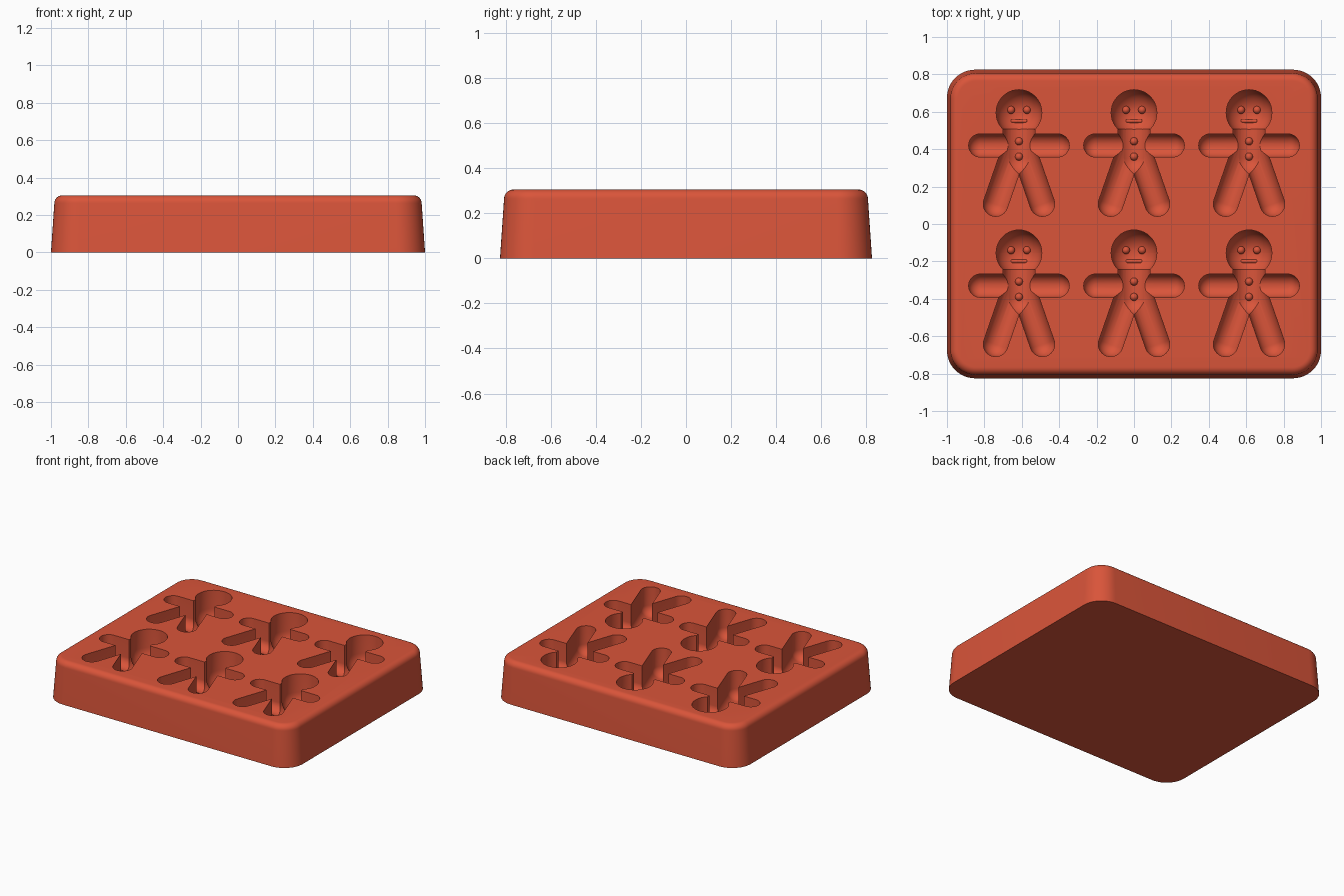
import bpy, bmesh, math
from mathutils import Vector

cube = bpy.data.objects.get("Cube")
if cube:
    bpy.data.objects.remove(cube)

TOP = 0.305        # height of the tray
MID = 0.17         # level where the cavity walls start to curve into the floor

clay = bpy.data.materials.new("terracotta red")
clay.use_nodes = True
clay.diffuse_color = (0.70, 0.09, 0.042, 1)
clay.node_tree.nodes["Principled BSDF"].inputs["Base Color"].default_value = clay.diffuse_color


def loft(bm, rings):
    """Closed skin through equal-length rings, capped at both ends."""
    loops = [[bm.verts.new(p) for p in ring] for ring in rings]
    for a, b in zip(loops, loops[1:]):
        for i in range(len(a)):
            j = (i + 1) % len(a)
            bm.faces.new((a[i], a[j], b[j], b[i]))
    bm.faces.new(loops[0][::-1])
    bm.faces.new(loops[-1])


def make(name, bm):
    bmesh.ops.recalc_face_normals(bm, faces=bm.faces)
    mesh = bpy.data.meshes.new(name)
    bm.to_mesh(mesh)
    bm.free()
    mesh.materials.append(clay)
    obj = bpy.data.objects.new(name, mesh)
    bpy.context.collection.objects.link(obj)
    return obj


def rounded_rect(hx, hy, r, z, steps=12):
    pts = []
    for k, (sx, sy) in enumerate([(1, 1), (-1, 1), (-1, -1), (1, -1)]):
        for s in range(steps + 1):
            a = (k + s / steps) * math.pi / 2
            pts.append((sx * (hx - r) + r * math.cos(a), sy * (hy - r) + r * math.sin(a), z))
    return pts


def stadium(p, q, r, z, steps=20):
    d = q - p
    base = math.atan2(d.y, d.x) - math.pi / 2
    pts = []
    for k, c in enumerate((q, p)):
        for s in range(steps + 1):
            a = base + math.pi * (k + s / steps)
            pts.append((c.x + r * math.cos(a), c.y + r * math.sin(a), z))
    return pts


def trough(bm, p, q, r):
    """Round-bottomed slot from p to q, open at the top."""
    p, q = Vector(p), Vector(q)
    rings = []
    for s in range(1, 13):
        a = s / 12 * math.pi / 2
        rings.append(stadium(p, q, r * math.sin(a), MID - r * math.cos(a)))
    rings.append(stadium(p, q, r, TOP + 0.1))
    loft(bm, rings)


# Tray body: tapered sides with a rounded top rim
rings = [rounded_rect(1.0, 0.825, 0.15, 0)]
for s in range(9):
    a = s / 8 * math.pi / 2
    inset = 0.018 + 0.042 * (1 - math.cos(a))
    rings.append(rounded_rect(1 - inset, 0.825 - inset, 0.155 - inset, TOP - 0.042 * (1 - math.sin(a))))
bm = bmesh.new()
loft(bm, rings)
tray = make("tray", bm)

# Figure-shaped cavities, cut piece by piece
parts = [
    ("head", (0, 0.174), (0, 0.176), 0.122),
    ("torso", (0, -0.07), (0, 0.09), 0.085),
    ("arms", (-0.207, 0), (0.207, 0), 0.062),
    ("left_leg", (0.03, -0.04), (0.125, -0.313), 0.066),
    ("right_leg", (-0.03, -0.04), (-0.125, -0.313), 0.066),
]
centres = [(x, y) for x in (-0.615, 0, 0.615) for y in (0.42, -0.33)]
cutters = []
for name, p, q, r in parts:
    bm = bmesh.new()
    for cx, cy in centres:
        trough(bm, (cx + p[0], cy + p[1]), (cx + q[0], cy + q[1]), r)
    cutter = make(name + "_cutter", bm)
    cutters.append(cutter)
    cut = tray.modifiers.new(name, "BOOLEAN")
    cut.operation = "DIFFERENCE"
    cut.solver = "EXACT"
    cut.object = cutter

# Bake the cuts, then drop the cutters
deps = bpy.context.evaluated_depsgraph_get()
baked = bpy.data.meshes.new_from_object(tray.evaluated_get(deps))
tray.modifiers.clear()
tray.data = baked
for cutter in cutters:
    bpy.data.objects.remove(cutter)


# Raised eyes, mouth and buttons on the cavity floors
def floor_z(r, off):
    return MID - math.sqrt(r * r - off * off)


for n, (cx, cy) in enumerate(centres, 1):
    bm = bmesh.new()
    balls = [(-0.043, 0.19, floor_z(0.122, 0.046)), (0.043, 0.19, floor_z(0.122, 0.046)),
             (0, 0.022, floor_z(0.085, 0)), (0, -0.06, floor_z(0.085, 0))]
    balls += [(-0.036 + 0.006 * i, 0.13, floor_z(0.122, 0.05)) for i in range(13)]
    for i, (x, y, z) in enumerate(balls):
        ball = bmesh.ops.create_uvsphere(bm, u_segments=16, v_segments=10, radius=0.021 if i < 4 else 0.01)
        bmesh.ops.translate(bm, verts=ball["verts"], vec=(cx + x, cy + y, z))
    make(f"face_and_buttons_{n}", bm)

# Smooth shading with crisp cut edges
bpy.ops.object.select_all(action="DESELECT")
for obj in bpy.context.scene.objects:
    if obj.type == "MESH":
        obj.select_set(True)
bpy.context.view_layer.objects.active = tray
bpy.ops.object.shade_smooth_by_angle(angle=math.radians(35))
